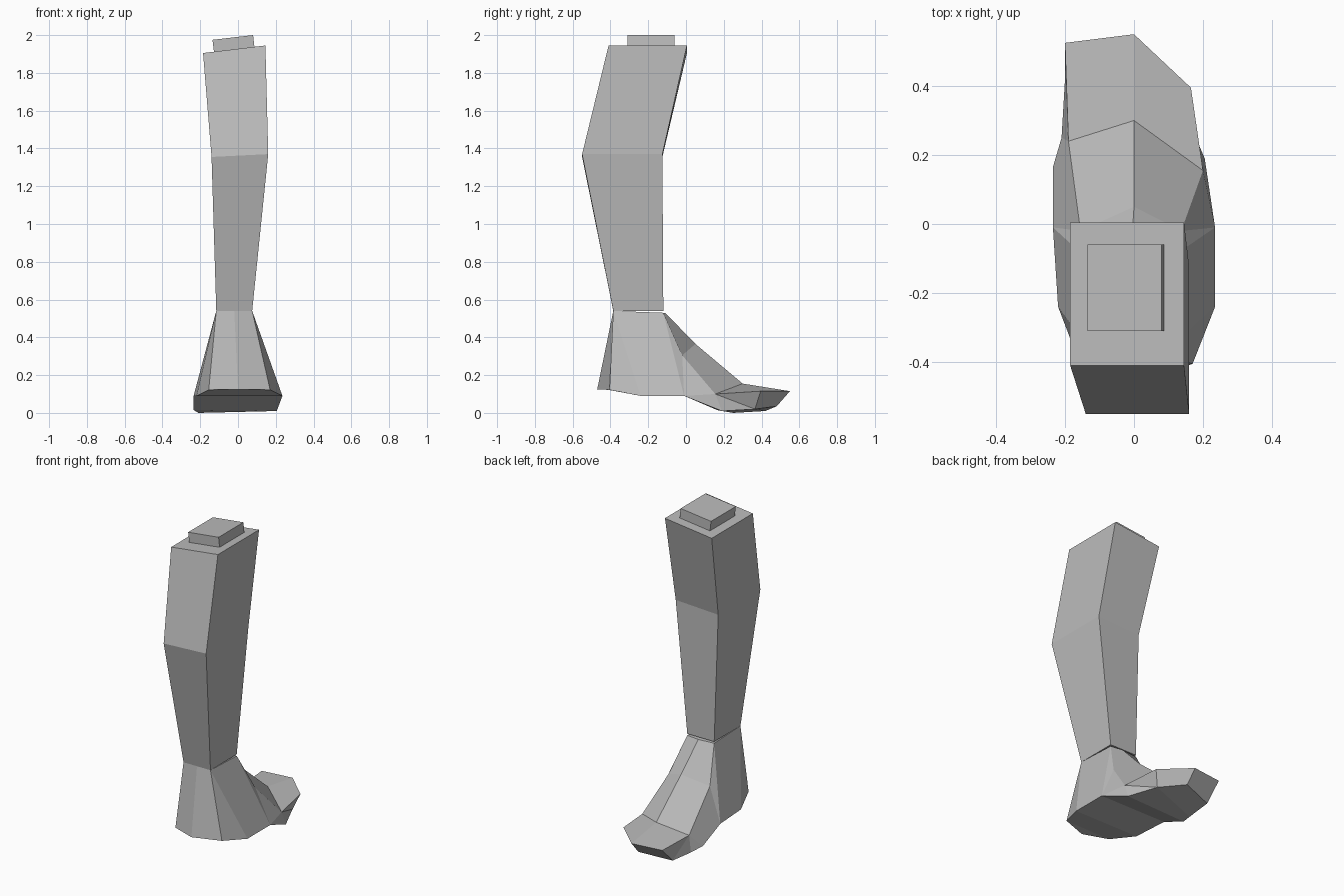
import bpy
import bmesh
from mathutils import Vector

default_cube = bpy.data.objects.get("Cube")
if default_cube:
    bpy.data.objects.remove(default_cube, do_unlink=True)

# One plain grey for every part
grey = bpy.data.materials.new("plain_grey")
grey.use_nodes = True
grey_colour = (0.5, 0.5, 0.5, 1)
grey.diffuse_color = grey_colour
grey.node_tree.nodes["Principled BSDF"].inputs["Base Color"].default_value = grey_colour


def finish(mesh_data, name):
    """Turn an edited mesh into a flat shaded object."""
    bmesh.ops.recalc_face_normals(mesh_data, faces=mesh_data.faces[:])
    mesh = bpy.data.meshes.new(name)
    mesh_data.to_mesh(mesh)
    mesh_data.free()
    mesh.materials.append(grey)
    part = bpy.data.objects.new(name, mesh)
    bpy.context.collection.objects.link(part)
    return part


def loft_boxes(name, sections):
    """Join four-sided sections; each gives its low and high x, z and its y range."""
    mesh_data = bmesh.new()
    rings = []
    for (low_x, low_z), (high_x, high_z), (near_y, far_y) in sections:
        corners = [(low_x, near_y, low_z), (high_x, near_y, high_z),
                   (high_x, far_y, high_z), (low_x, far_y, low_z)]
        rings.append([mesh_data.verts.new(corner) for corner in corners])
    for lower, upper in zip(rings, rings[1:]):
        for side in range(len(lower)):
            following = (side + 1) % len(lower)
            mesh_data.faces.new((lower[side], lower[following], upper[following], upper[side]))
    mesh_data.faces.new(rings[0])
    mesh_data.faces.new(rings[-1])
    return finish(mesh_data, name)


# Calf: tapered box, bent at its widest section and tilted at the top
loft_boxes("calf", [
    ((-.115, .54), (.075, .54), (-.385, -.12)),
    ((-.14, 1.355), (.16, 1.37), (-.55, -.125)),
    ((-.185, 1.905), (.145, 1.945), (-.41, .005)),
])

# Peg: small block following the tilt of the calf top
loft_boxes("top_peg", [
    ((-.127, 1.91), (.087, 1.937), (-.31, -.06)),
    ((-.135, 1.975), (.08, 2), (-.31, -.06)),
])

# Foot: centre ridge with a different outline on each side
foot = bmesh.new()


def point(x, y, z):
    return foot.verts.new(Vector((x, y, z)))


def face(*corners):
    foot.faces.new(corners)


ankle_back = point(-.02, -.385, .54)
ankle_front = point(-.01, -.11, .53)
heel = point(0, -.47, .125)
instep = point(0, .05, .365)
toe_root = point(0, .3, .155)
toe_tip = point(0, .55, .115)
toe_under = point(0, .48, .035)


def foot_side(back, front, fold, knuckle, corner, sole):
    """Build one side of the foot and return its sole edge, heel to toe."""
    back, front, fold = point(*back), point(*front), point(*fold)
    knuckle, corner = point(*knuckle), point(*corner)
    edge = [point(*place) for place in sole]
    heel_corner, heel_side, arch, ball, *toes = edge
    # Heel and ankle wall
    face(ankle_back, heel, heel_corner, back)
    face(back, heel_corner, heel_side)
    face(back, heel_side, arch, front)
    # Instep wall and top
    face(front, arch, fold)
    face(fold, arch, knuckle)
    face(knuckle, arch, ball)
    face(ankle_front, front, fold, instep)
    face(instep, fold, knuckle, toe_root)
    # Toe top, wall and end
    face(toe_root, knuckle, corner, toe_tip)
    previous = ball
    for toe in toes:
        face(knuckle, previous, toe)
        previous = toe
    face(knuckle, previous, corner)
    face(corner, previous, toe_under, toe_tip)
    return back, front, edge


left_back, left_front, left_edge = foot_side(
    back=(.075, -.385, .54), front=(.075, -.12, .53),
    fold=(.137, -.02, .305), knuckle=(.2, .155, .1), corner=(.165, .395, .115),
    sole=[(.17, -.405, .122), (.235, -.24, .09), (.235, -.01, .09),
          (.205, .19, .01), (.13, .365, .02)])
right_back, right_front, right_edge = foot_side(
    back=(-.115, -.385, .54), front=(-.115, -.12, .53),
    fold=(-.155, -.02, .305), knuckle=(-.19, .24, .1), corner=(-.2, .525, .115),
    sole=[(-.155, -.41, .122), (-.22, -.24, .09), (-.235, -.01, .09),
          (-.235, .165, .015), (-.21, .25, 0), (-.2, .42, .01)])

# Sole strips between both edges, closed at heel and toe
face(heel, left_edge[0], right_edge[0])
for index in range(len(left_edge) - 1):
    face(left_edge[index], left_edge[index + 1], right_edge[index + 1], right_edge[index])
face(left_edge[-1], toe_under, right_edge[-1], right_edge[-2])
# Ankle cap
face(ankle_back, left_back, left_front, ankle_front, right_front, right_back)
finish(foot, "foot")
